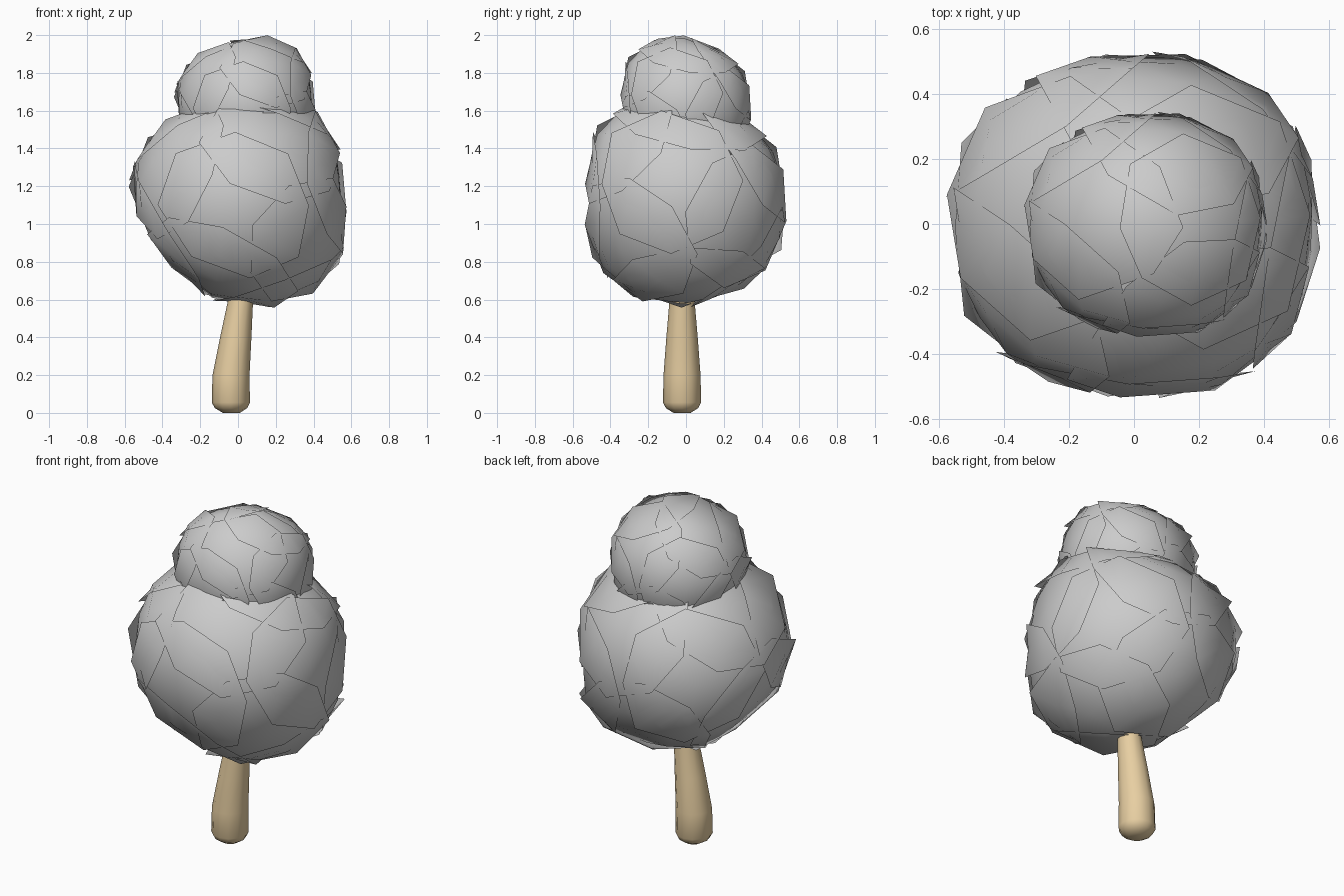
import bpy, bmesh, math
from mathutils import Vector

if "Cube" in bpy.data.objects:
    bpy.data.objects.remove(bpy.data.objects["Cube"])

# Extents of the lower leaf ball by height: z, xmin, xmax, ymin, ymax
EXTENTS = [
    (0.56, 0.12, 0.18, -0.05, 0.0),
    (0.60, -0.14, 0.32, -0.26, 0.18),
    (0.66, -0.23, 0.44, -0.36, 0.31),
    (0.82, -0.40, 0.55, -0.50, 0.49),
    (0.97, -0.51, 0.565, -0.53, 0.53),
    (1.10, -0.55, 0.57, -0.54, 0.52),
    (1.21, -0.58, 0.57, -0.53, 0.52),
    (1.33, -0.55, 0.555, -0.51, 0.52),
    (1.46, -0.49, 0.52, -0.50, 0.44),
    (1.54, -0.40, 0.48, -0.46, 0.35),
    (1.61, -0.27, 0.39, -0.36, 0.22),
    (1.66, -0.10, 0.28, -0.26, 0.08),
    (1.70, 0.13, 0.17, -0.07, -0.03),
]
CENTRE = Vector((0.01, 0.0, 1.13))


def extents_at(z):
    for a, b in zip(EXTENTS, EXTENTS[1:]):
        if z <= b[0]:
            t = max(0.0, (z - a[0]) / (b[0] - a[0]))
            return [p + (q - p) * t for p, q in zip(a[1:], b[1:])]
    return EXTENTS[-1][1:]


def crown_point(d, factor):
    """Point of the crown outline in direction d, scaled about its centre."""
    z = 1.13 + 0.57 * max(-1.0, min(1.0, d.z))
    x0, x1, y0, y1 = extents_at(z)
    a = math.atan2(d.y, d.x)
    c, s = math.cos(a), math.sin(a)
    r = (abs(c) ** 2.35 + abs(s) ** 2.35) ** (-1 / 2.35)
    p = Vector(((x0 + x1) / 2 + r * c * (x1 - x0) / 2,
                (y0 + y1) / 2 + r * s * (y1 - y0) / 2, z))
    return CENTRE + (p - CENTRE) * factor


def foliage(name, count=14, sides=8):
    """Overlapping leaf shells: flattened domes whose rims stand slightly proud."""
    bm = bmesh.new()
    for k in range(count):
        z = 1 - (2 * k + 1) / count
        a = 2.39996 * k + 0.4
        axis = Vector((math.cos(a), math.sin(a), 0)) * math.sqrt(1 - z * z)
        axis.z = z
        u = axis.orthogonal().normalized()
        w = axis.cross(u)
        mid = bm.verts.new(crown_point(axis, 0.95))
        loops = []
        for angle, f in ((0.38, 0.965), (0.74, 1.01)):
            loop = []
            for i in range(sides):
                t = 2 * math.pi * i / sides
                d = axis * math.cos(angle) + (u * math.cos(t) + w * math.sin(t)) * math.sin(angle)
                loop.append(bm.verts.new(crown_point(d, f)))
            loops.append(loop)
        for i in range(sides):
            j = (i + 1) % sides
            bm.faces.new((mid, loops[0][i], loops[0][j]))
            bm.faces.new((loops[0][i], loops[1][i], loops[1][j], loops[0][j]))
    obj = finish(name, bm)
    # Ball-like shading across all shells
    obj.data.shade_smooth()
    obj.data.normals_split_custom_set_from_vertices(
        [(v.co - CENTRE).normalized() for v in obj.data.vertices])
    return obj


def finish(name, bm):
    mesh = bpy.data.meshes.new(name)
    bm.to_mesh(mesh)
    bm.free()
    obj = bpy.data.objects.new(name, mesh)
    bpy.context.collection.objects.link(obj)
    return obj


# Lower leaf ball, and a smaller copy of it on top
lower = foliage("lower_foliage")
upper = lower.copy()
upper.data = lower.data.copy()
upper.name = "upper_foliage"
upper.scale = (0.65, 0.65, 0.65)
upper.location = (0.037, 0.0, 0.895)
bpy.context.collection.objects.link(upper)

# Leaning, tapered trunk with a rounded foot
SIDES = 12
bm = bmesh.new()
loops = []
for z, cx, r in ((0.0, -0.035, 0.045), (0.025, -0.037, 0.085), (0.055, -0.038, 0.101),
                 (0.20, -0.037, 0.098), (0.40, -0.012, 0.083),
                 (0.60, 0.014, 0.066), (0.85, 0.035, 0.055)):
    angles = [2 * math.pi * i / SIDES for i in range(SIDES)]
    loops.append([bm.verts.new((cx + r * math.cos(a), -0.021 + r * math.sin(a), z))
                  for a in angles])
for a, b in zip(loops, loops[1:]):
    for i in range(SIDES):
        j = (i + 1) % SIDES
        bm.faces.new((a[i], a[j], b[j], b[i]))
bm.faces.new(loops[0][::-1])
bm.faces.new(loops[-1])
trunk = finish("trunk", bm)
bark = bpy.data.materials.new("bark")
bark.diffuse_color = (0.80, 0.62, 0.36, 1.0)
bark.use_nodes = True
bark.node_tree.nodes["Principled BSDF"].inputs["Base Color"].default_value = bark.diffuse_color
trunk.data.materials.append(bark)
bpy.ops.object.select_all(action='DESELECT')
trunk.select_set(True)
bpy.context.view_layer.objects.active = trunk
bpy.ops.object.shade_smooth_by_angle(angle=math.radians(40))
